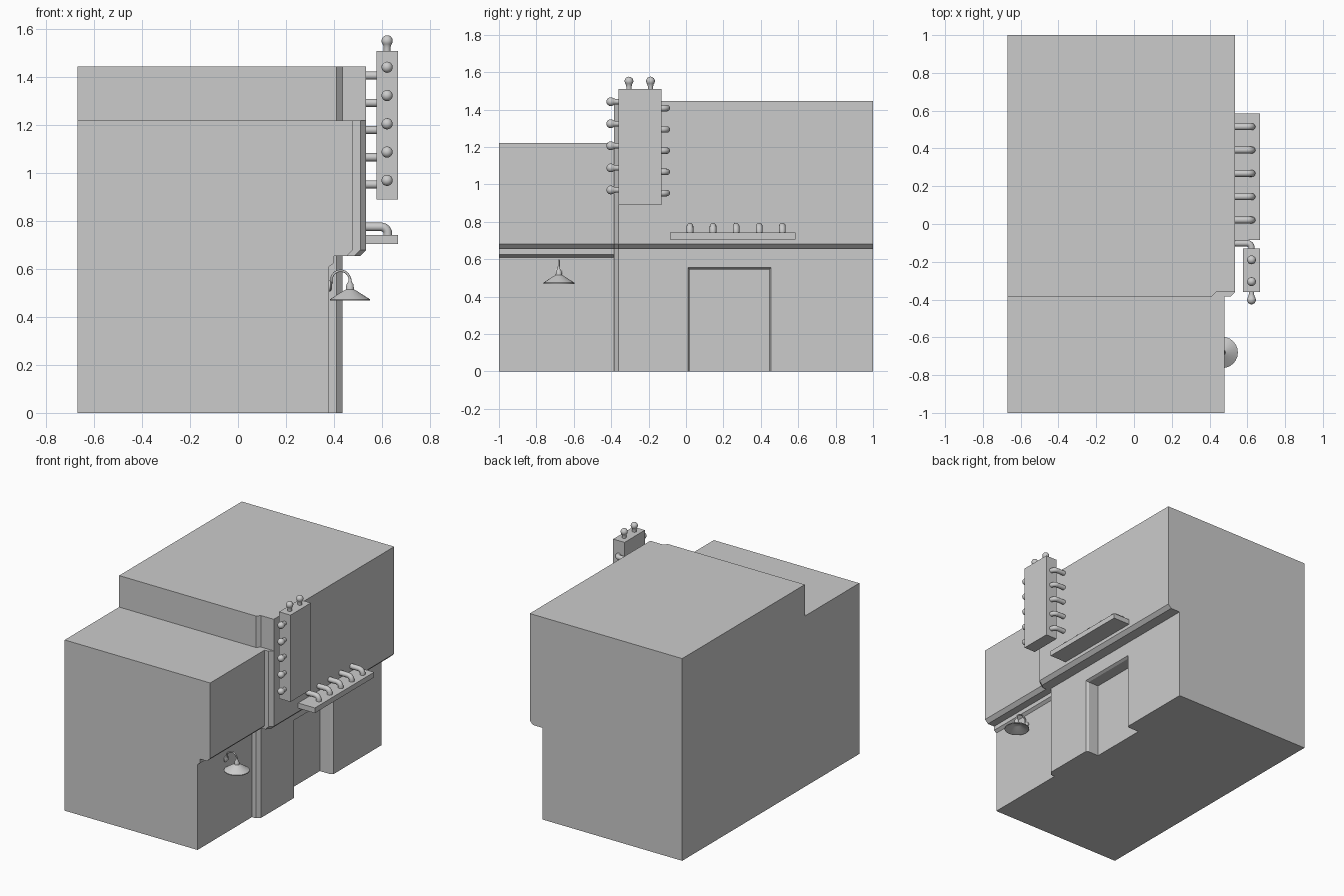
import bpy, bmesh, math
from mathutils import Vector, Matrix

if "Cube" in bpy.data.objects:
    bpy.data.objects.remove(bpy.data.objects["Cube"])


def finish(name, bm, smooth=False):
    bmesh.ops.recalc_face_normals(bm, faces=bm.faces)
    me = bpy.data.meshes.new(name)
    bm.to_mesh(me)
    bm.free()
    ob = bpy.data.objects.new(name, me)
    bpy.context.collection.objects.link(ob)
    if smooth:
        select(ob)
        bpy.ops.object.shade_smooth_by_angle(angle=math.radians(35))
    return ob


def select(ob):
    bpy.ops.object.select_all(action='DESELECT')
    ob.select_set(True)
    bpy.context.view_layer.objects.active = ob


def loft(name, rings):
    """Closed solid through rings of equal point count."""
    bm = bmesh.new()
    vs = [[bm.verts.new(p) for p in r] for r in rings]
    n = len(vs[0])
    for a, b in zip(vs, vs[1:]):
        for i in range(n):
            j = (i + 1) % n
            bm.faces.new((a[i], a[j], b[j], b[i]))
    bm.faces.new(vs[0])
    bm.faces.new(vs[-1])
    return finish(name, bm)


def xz_ring(pts, y):
    return [(x, y, z) for x, z in pts]


def box(name, x0, x1, y0, y1, z0, z1):
    pts = [(x0, z0), (x1, z0), (x1, z1), (x0, z1)]
    return loft(name, [xz_ring(pts, y0), xz_ring(pts, y1)])


def lathe(name, profile, loc, axis=(0, 0, 1), sides=20):
    """Revolve (radius, height) points about an axis starting at loc."""
    bm = bmesh.new()
    vs = [bm.verts.new((r, 0, h)) for r, h in profile]
    es = [bm.edges.new(e) for e in zip(vs, vs[1:])]
    bmesh.ops.spin(bm, geom=vs + es, cent=(0, 0, 0), axis=(0, 0, 1),
                   angle=2 * math.pi, steps=sides, use_duplicate=False)
    bmesh.ops.remove_doubles(bm, verts=bm.verts, dist=1e-5)
    rot = Vector((0, 0, 1)).rotation_difference(Vector(axis)).to_matrix().to_4x4()
    bm.transform(Matrix.Translation(loc) @ rot)
    return finish(name, bm, True)


def tube(name, pts, radius):
    cu = bpy.data.curves.new(name, 'CURVE')
    cu.dimensions = '3D'
    cu.bevel_depth = radius
    cu.bevel_resolution = 4
    cu.use_fill_caps = True
    sp = cu.splines.new('POLY')
    sp.points.add(len(pts) - 1)
    for p, co in zip(sp.points, pts):
        p.co = (*co, 1)
    ob = bpy.data.objects.new(name, cu)
    bpy.context.collection.objects.link(ob)
    select(ob)
    bpy.ops.object.convert(target='MESH')
    bpy.ops.object.shade_smooth_by_angle(angle=math.radians(35))


def elbow(name, start, corner, end, radius, bend, steps=6):
    """Tube with one rounded right-angle bend."""
    s, c, e = Vector(start), Vector(corner), Vector(end)
    u, v = (s - c).normalized(), (e - c).normalized()
    centre = c + (u + v) * bend
    arc = [centre - v * bend * math.cos(t) - u * bend * math.sin(t)
           for t in (i * math.pi / 2 / steps for i in range(steps + 1))]
    tube(name, [s] + arc + [e], radius)


# Front half of the building, with a small moulding below the overhang
front = [(-.67, 0), (.38, 0), (.38, .61), (.40, .625), (.40, .655),
         (.455, .655), (.48, .68), (.48, 1.22), (-.67, 1.22)]
loft("front_building", [xz_ring(front, -1), xz_ring(front, -.385)])

# Taller rear half
rear = [(-.67, 0), (.435, 0), (.435, .655), (.51, .655), (.535, .68),
        (.535, 1.445), (-.67, 1.445)]
rear_ob = loft("rear_building", [xz_ring(rear, -.36), xz_ring(rear, 1)])


# Chamfered corner trim between the two halves
def trim(d):
    return [(-.67, 0), (.435 - d, 0), (.435 - d, .655), (.51 - d, .655),
            (.535 - d, .68), (.535 - d, 1.22), (.435 - d, 1.22),
            (.435 - d, 1.445), (-.67, 1.445)]


loft("corner_trim", [xz_ring(trim(.025), -.385), xz_ring(trim(0), -.36)])


# Recessed doorway with a chamfered surround
def door(x, g):
    return [(x, .02 - g, -.1), (x, .445 + g, -.1),
            (x, .445 + g, .545 + g), (x, .02 - g, .545 + g)]


cutter = loft("door_cutter", [door(.335, 0), door(.417, 0), door(.453, .02)])
cutter.hide_render = True
mod = rear_ob.modifiers.new("doorway", 'BOOLEAN')
mod.operation = 'DIFFERENCE'
mod.solver = 'EXACT'
mod.object = cutter
select(rear_ob)
bpy.ops.object.modifier_apply(modifier=mod.name)
bpy.data.objects.remove(cutter)

# Upright sign board with wall brackets
box("upright_sign", .577, .667, -.36, -.13, .89, 1.51)
for i in range(5):
    z = .953 + i * .1135
    elbow(f"sign_bracket_{i}", (.53, -.102, z), (.622, -.102, z),
          (.622, -.135, z), .017, .024)

# Light bulbs along the front edge and the top of the sign
bulb = [(0, -.003), (.014, -.003), (.014, .012), (.016, .022)]
bulb += [(.0235 * math.cos(a), .042 + .0235 * math.sin(a))
         for a in (math.radians(-40 + k * 130 / 8) for k in range(8))]
bulb += [(0, .0655)]
for i in range(5):
    lathe(f"front_bulb_{i}", bulb, (.622, -.36, .97 + i * .118), (0, -1, 0))
for i, y in enumerate((-.305, -.19)):
    lathe(f"top_bulb_{i}", bulb, (.622, y, 1.51))

# Flat ledge sign over the door with bent supports
box("ledge_sign", .535, .667, -.085, .585, .705, .742)
for i in range(5):
    y = .021 + i * .1235
    elbow(f"ledge_support_{i}", (.53, y, .776), (.625, y, .776),
          (.625, y, .738), .018, .028)

# Gooseneck wall lamp
lx, ly = .467, -.68
shade = [(.083, .468), (.083, .474), (.03, .508), (.017, .515), (.015, .535),
         (.007, .548), (.007, .56), (0, .56)]
inner = [(0, .505), (.028, .502), (.08, .468), (.083, .468)]
lathe("lamp_shade", inner + shade[1:], (lx, ly, 0), sides=24)
lathe("lamp_wall_plate", [(0, -.003), (.023, -.003), (.023, .006), (.014, .012), (0, .012)],
      (.38, ly, .53), (1, 0, 0))
neck = [(.385, ly, .53), (.392, ly, .55)]
neck += [(.428 - .039 * math.cos(a), ly, .553 + .04 * math.sin(a))
         for a in (math.radians(20 + k * 16) for k in range(11))]
neck += [(lx, ly, .55)]
tube("lamp_neck", neck, .005)
